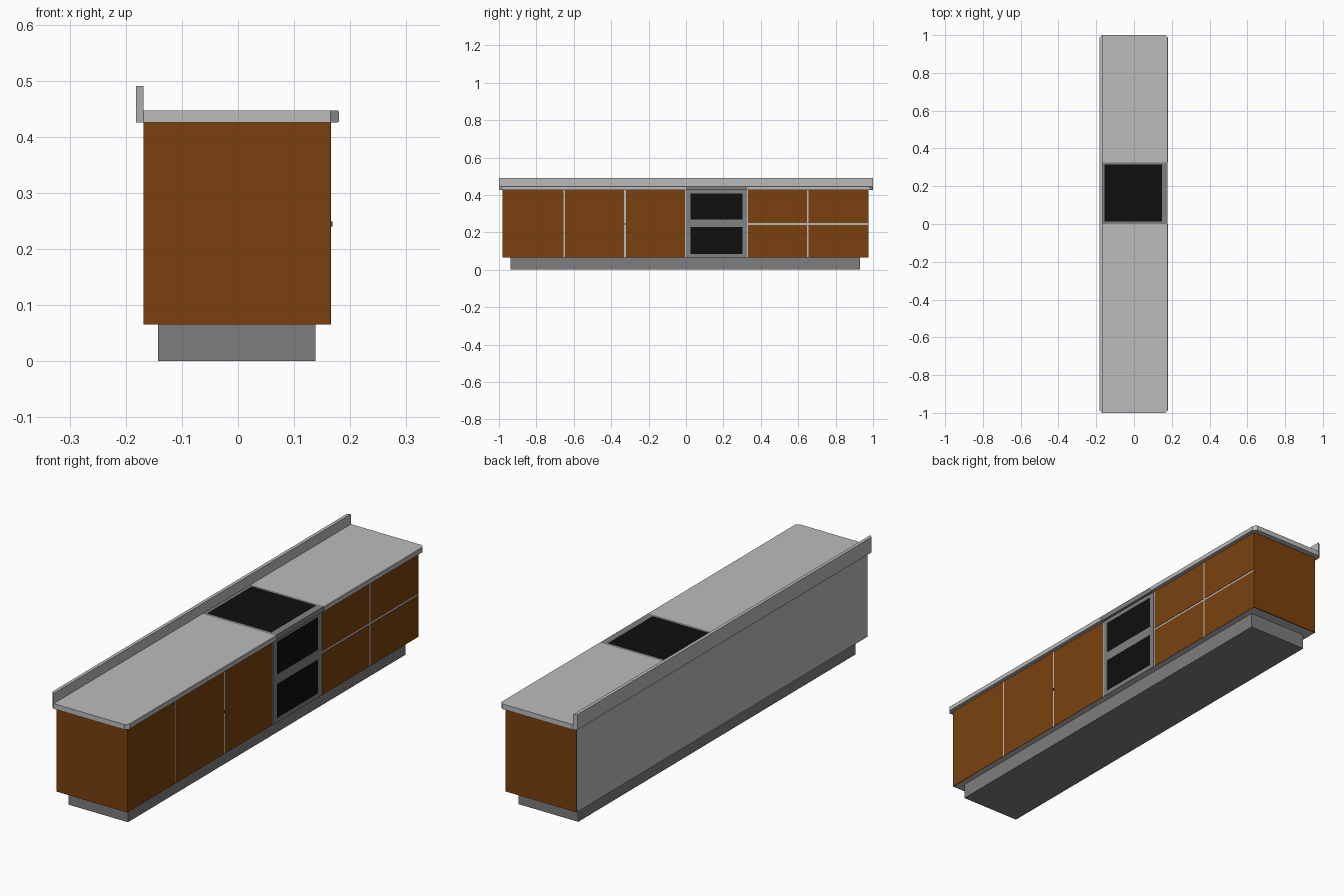
import bpy, bmesh

if "Cube" in bpy.data.objects:
    bpy.data.objects.remove(bpy.data.objects["Cube"])


def material(name, rgb):
    m = bpy.data.materials.new(name)
    m.diffuse_color = (*rgb, 1)
    m.use_nodes = True
    m.node_tree.nodes["Principled BSDF"].inputs["Base Color"].default_value = m.diffuse_color
    return m


WOOD = material("brown_wood", (0.198, 0.053, 0.0045))
GLASS = material("black_glass", (0.0045, 0.0045, 0.0045))
STONE = material("light_grey", (0.50, 0.50, 0.50))
STEEL = material("mid_grey", (0.22, 0.22, 0.22))
PLINTH = material("plinth_grey", (0.205, 0.205, 0.205))
DARK = material("dark_grey", (0.04, 0.04, 0.04))


def finish(name, bm, mat):
    bmesh.ops.recalc_face_normals(bm, faces=bm.faces[:])
    me = bpy.data.meshes.new(name)
    bm.to_mesh(me)
    bm.free()
    ob = bpy.data.objects.new(name, me)
    bpy.context.collection.objects.link(ob)
    me.materials.append(mat)
    return ob


def prism(outline, z0, z1):
    """Extrude an (x, y) outline upward."""
    bm = bmesh.new()
    f = bm.faces.new([bm.verts.new((x, y, z0)) for x, y in outline])
    top = bmesh.ops.extrude_face_region(bm, geom=[f])["geom"]
    for v in top:
        if isinstance(v, bmesh.types.BMVert):
            v.co.z = z1
    # close the underside if the extrusion left it open
    if any(len(e.link_faces) < 2 for e in bm.edges):
        bmesh.ops.holes_fill(bm, edges=bm.edges[:])
    return bm


def box(name, x, y, z, mat):
    outline = [(x[0], y[0]), (x[1], y[0]), (x[1], y[1]), (x[0], y[1])]
    return finish(name, prism(outline, *z), mat)


BACK, FRONT = -0.168, 0.165
BOT, TOP, COUNTER = 0.065, 0.425, 0.447
OVEN = (0.0, 0.326)

# Plinth and grey carcass, visible in the gaps between the fronts
box("plinth", (-0.143, 0.138), (-0.937, 0.929), (0, BOT), PLINTH)
box("carcass", (BACK, 0.1635), (-0.976, 0.972), (BOT, TOP), STONE)

# Wooden end panels
for name, y in (("left_end_panel", (-0.980, -0.976)), ("right_end_panel", (0.972, 0.977))):
    box(name, (BACK, FRONT), y, (BOT, TOP), WOOD)

# Three doors left of the oven
for i, y in enumerate([(-0.976, -0.656), (-0.647, -0.331), (-0.322, -0.006)]):
    box(f"door_{i + 1}", (0.160, FRONT), y, (BOT, TOP), WOOD)

# Two columns of drawers right of the oven
for i, y in enumerate([(0.332, 0.647), (0.656, 0.972)]):
    box(f"lower_drawer_{i + 1}", (0.160, FRONT), y, (BOT, 0.240), WOOD)
    box(f"upper_drawer_{i + 1}", (0.160, FRONT), y, (0.249, TOP), WOOD)

# Small door knob
box("door_knob", (0.160, 0.168), (-0.330, -0.323), (0.240, 0.249), DARK)

# Countertop halves, with clipped outer corners and a softened front edge
for name, end, inner in (("left_countertop", -1, OVEN[0]), ("right_countertop", 1, OVEN[1])):
    outline = [(BACK, inner), (0.180, inner), (0.180, end * 0.985),
               (FRONT, end), (BACK, end)]
    bm = prism(outline, TOP, COUNTER)
    edges = [e for e in bm.edges
             if abs(e.verts[0].co.z - e.verts[1].co.z) < 1e-5
             and min(v.co.x for v in e.verts) > 0.175]
    bmesh.ops.bevel(bm, geom=edges, offset=0.0025, segments=1, affect='EDGES')
    finish(name, bm, STONE)

# Backsplash with slightly clipped ends
finish("backsplash", prism([(BACK, -1), (BACK, 1), (-0.182, 0.988), (-0.182, -0.988)], TOP, 0.490), STONE)

# Oven front: frame bars around two recessed glass windows
y0, y1 = OVEN
wy = (0.024, 0.302)
windows = [(0.083, 0.228), (0.268, 0.408)]
oven_x = (0.160, 0.166)
box("oven_left_stile", oven_x, (y0, wy[0]), (BOT, TOP), STEEL)
box("oven_right_stile", oven_x, (wy[1], y1), (BOT, TOP), STEEL)
levels = [BOT, *windows[0], *windows[1], TOP]
for i in range(3):
    box(f"oven_rail_{i + 1}", oven_x, wy, (levels[2 * i], levels[2 * i + 1]), STEEL)
for i, z in enumerate(windows):
    box(f"oven_window_{i + 1}", (0.158, 0.1645), wy, z, GLASS)

# Cooktop: frame set into the counter with a glass plate
gx, gy = (-0.155, 0.148), (0.013, 0.314)
box("cooktop_back_rim", (BACK, gx[0]), OVEN, (TOP, COUNTER), STEEL)
box("cooktop_front_rim", (gx[1], 0.177), OVEN, (TOP, COUNTER), STEEL)
box("cooktop_left_rim", gx, (y0, gy[0]), (TOP, COUNTER), STEEL)
box("cooktop_right_rim", gx, (gy[1], y1), (TOP, COUNTER), STEEL)
box("cooktop_glass", gx, gy, (TOP, 0.446), GLASS)
